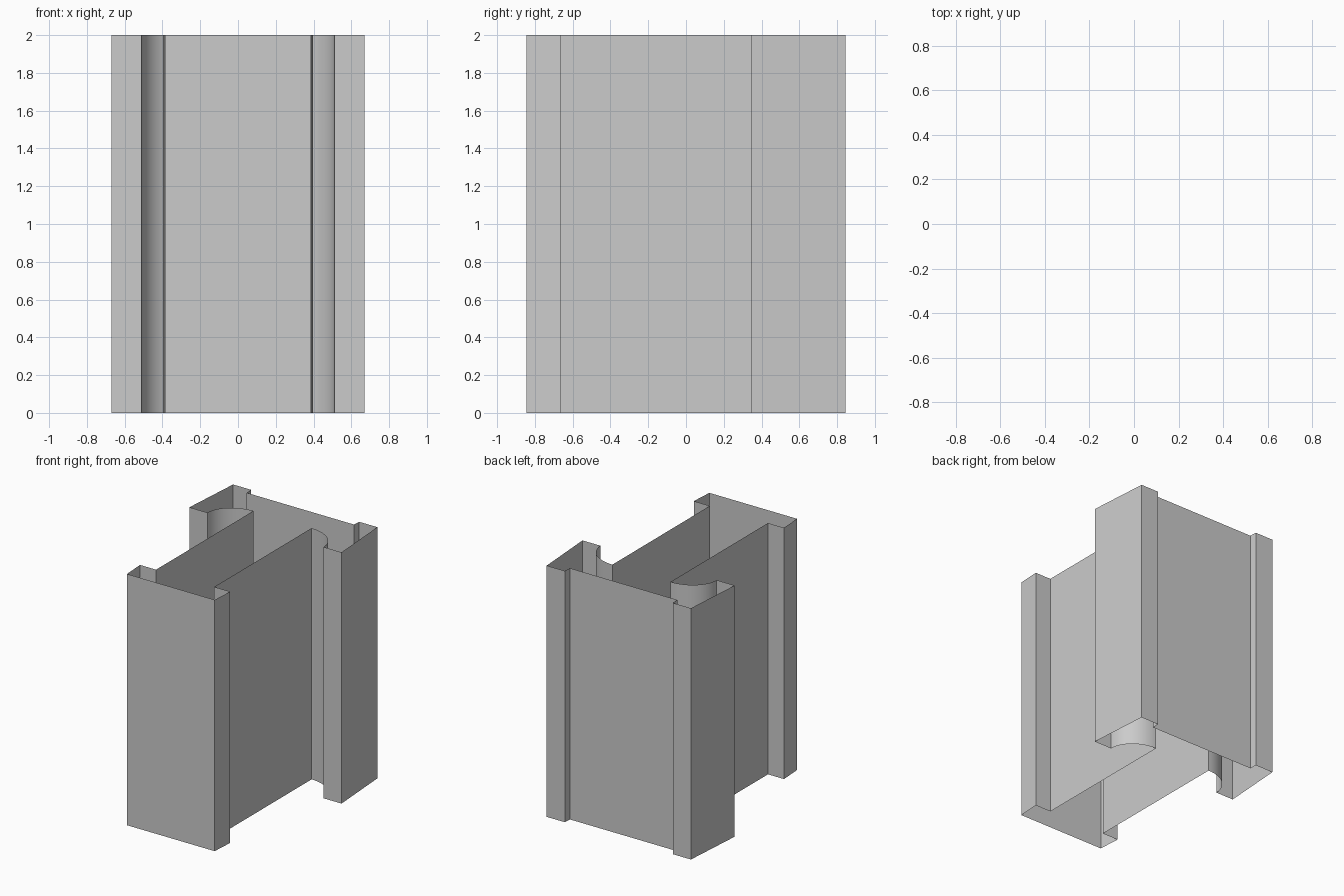
import bpy, bmesh, math

if "Cube" in bpy.data.objects:
    bpy.data.objects.remove(bpy.data.objects["Cube"])

HEIGHT = 2.0
ARC_STEPS = 16

# Right half of the cross-section, running from front to back
half = [(0.386, -0.845), (0.397, -0.665), (0.256, -0.665)]

# Hollow elliptical fillet between the web and the rear flange
cx, cy, rx, ry = 0.256, 0.345, 0.255, 0.215
for i in range(ARC_STEPS + 1):
    t = math.pi / 2 * (1 - i / ARC_STEPS)
    half.append((cx + rx * math.cos(t), cy + ry * math.sin(t)))

# Tapered rear flange and the shallow recess in its back
half += [(0.67, 0.345), (0.635, 0.845), (0.475, 0.845), (0.473, 0.785)]

# Mirror into a closed counter-clockwise outline
outline = half + [(-x, y) for x, y in reversed(half)]

# Extrude the outline into open-ended walls
bm = bmesh.new()
low = [bm.verts.new((x, y, 0)) for x, y in outline]
high = [bm.verts.new((x, y, HEIGHT)) for x, y in outline]
n = len(outline)
for i in range(n):
    j = (i + 1) % n
    bm.faces.new((low[i], low[j], high[j], high[i]))

mesh = bpy.data.meshes.new("extruded_rail")
bm.to_mesh(mesh)
bm.free()
rail = bpy.data.objects.new("extruded_rail", mesh)
bpy.context.collection.objects.link(rail)

# Smooth the curved fillets, keep the corners sharp
bpy.context.view_layer.objects.active = rail
rail.select_set(True)
bpy.ops.object.shade_smooth_by_angle(angle=math.radians(30))
